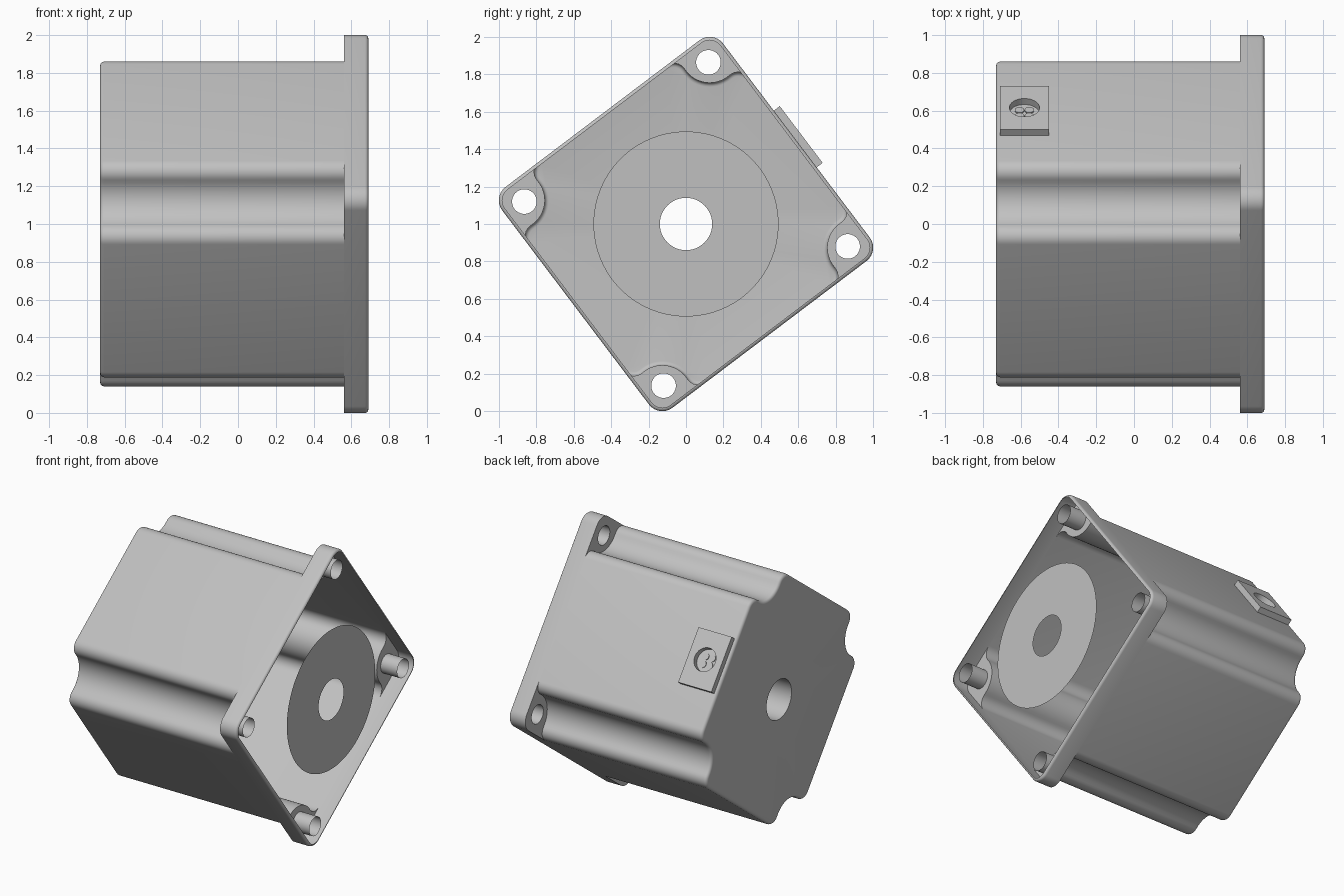
import bpy, bmesh, math
from mathutils import Vector

cube = bpy.data.objects.get("Cube")
if cube:
    bpy.data.objects.remove(cube)

TILT = math.radians(37.1)      # housing is rolled about its long axis
HALF = 0.74                    # half width of the square section
BACK, STEP, FRONT, BOSS = -0.73, 0.56, 0.69, 0.73


def material(name, rgb):
    mat = bpy.data.materials.new(name)
    mat.use_nodes = True
    mat.diffuse_color = (*rgb, 1)
    mat.node_tree.nodes["Principled BSDF"].inputs["Base Color"].default_value = (*rgb, 1)
    return mat


GREY = material("housing_grey", (0.53, 0.53, 0.53))


def place(u, v, x):
    """Section coordinates (u, v) at length x to model space."""
    c, s = math.cos(TILT), math.sin(TILT)
    return Vector((x, u * c - v * s, 1 + u * s + v * c))


def arc(cu, cv, r, a0, a1, n):
    angles = [a0 + (a1 - a0) * i / n for i in range(n + 1)]
    return [(cu + r * math.cos(a), cv + r * math.sin(a)) for a in angles]


def circle(cu, cv, r, n=32):
    return arc(cu, cv, r, 0, math.tau, n)[:-1]


def four_fold(corner):
    """Repeat a corner outline at all four corners."""
    loop = []
    for k in range(4):
        c, s = round(math.cos(k * math.pi / 2)), round(math.sin(k * math.pi / 2))
        loop += [(u * c - v * s, u * s + v * c) for u, v in corner]
    return loop


# Body corner: rounded shoulder, hollow groove, rounded shoulder
SHOULDER, GROOVE, GC = 0.07, 0.16, 0.653
SH_U = HALF - SHOULDER
SH_V = GC - math.sqrt((SHOULDER + GROOVE) ** 2 - (SH_U - GC) ** 2)


def body_corner(inset=0.0):
    r = SHOULDER - inset
    a = math.atan2(GC - SH_V, GC - SH_U)
    b = math.atan2(SH_U - GC, SH_V - GC)
    first = arc(SH_U, SH_V, r, 0, a, 8)
    hollow = arc(GC, GC, GROOVE + inset, a - math.pi, -math.pi / 2 - (a - math.pi) - math.pi, 14)
    last = [(v, u) for u, v in reversed(first)]
    return first + hollow[1:-1] + last


def flange_corner(inset=0.0):
    return arc(0.65, 0.65, HALF - 0.65 - inset, 0, math.pi / 2, 10)


def ring(bm, pts, x):
    return [bm.verts.new(place(u, v, x)) for u, v in pts]


def skin(bm, rings):
    for a, b in zip(rings, rings[1:]):
        for i in range(len(a)):
            j = (i + 1) % len(a)
            bm.faces.new((a[i], a[j], b[j], b[i]))


def sheet(bm, *loops):
    """Flat face bounded by an outline and any holes."""
    edges = []
    for lp in loops:
        for i in range(len(lp)):
            pair = (lp[i - 1], lp[i])
            edges.append(bm.edges.get(pair) or bm.edges.new(pair))
    bmesh.ops.triangle_fill(bm, edges=edges, use_beauty=True)


def finish(bm, name):
    bmesh.ops.recalc_face_normals(bm, faces=bm.faces)
    mesh = bpy.data.meshes.new(name)
    bm.to_mesh(mesh)
    bm.free()
    mesh.materials.append(GREY)
    mesh.shade_smooth()
    mesh.set_sharp_from_angle(angle=math.radians(30))
    obj = bpy.data.objects.new(name, mesh)
    bpy.context.collection.objects.link(obj)
    return obj


def fillet(corner, x_end, r, direction):
    """Sections that round an end over: (outline, x) pairs."""
    steps = [i * math.pi / 8 for i in range(5)]
    return [(four_fold(corner(r * (1 - math.cos(a)))),
             x_end - direction * r * (1 - math.sin(a))) for a in steps]


# Hollow body with grooved corners, rounded rear edge and a rear bore
bm = bmesh.new()
rings = [ring(bm, four_fold(body_corner()), STEP)]
rings += [ring(bm, p, x) for p, x in fillet(body_corner, BACK, 0.022, -1)]
skin(bm, rings)
bore = [ring(bm, circle(0, 0, 0.14, 48), x) for x in (BACK, BACK + 0.3)]
skin(bm, bore)
sheet(bm, rings[-1], bore[0])
finish(bm, "motor_body")

# Open flange wall with a rounded front edge
bm = bmesh.new()
rings = [ring(bm, four_fold(flange_corner()), STEP)]
rings += [ring(bm, p, x) for p, x in fillet(flange_corner, FRONT, 0.018, 1)]
skin(bm, rings)
finish(bm, "flange_wall")

# Mounting ears behind the flange, each with a screw tube
for k, label in enumerate(("top", "front", "bottom", "rear")):
    bm = bmesh.new()
    n = len(body_corner())
    m = len(flange_corner())
    groove = four_fold(body_corner())[k * n:(k + 1) * n]
    outer = four_fold(flange_corner())[k * m:(k + 1) * m]
    hole = four_fold([(0.617, 0.617)])[k]
    tube = [ring(bm, circle(*hole, 0.066), x) for x in (STEP, FRONT)]
    sheet(bm, ring(bm, groove + outer[::-1], STEP), tube[0])
    skin(bm, tube)
    finish(bm, label + "_mounting_ear")

# Thin pilot disc in front of the flange
bm = bmesh.new()
sheet(bm, ring(bm, circle(0, 0, 0.495, 72), BOSS), ring(bm, circle(0, 0, 0.14, 48), BOSS))
for f in bm.faces:
    f.normal_update()
disc = finish(bm, "pilot_disc")
if disc.data.polygons[0].normal.x < 0:
    disc.data.flip_normals()

# Cable outlet plate on the upper rear side
CX, CV, TOP = -0.58, 0.01, 0.78


def side_ring(bm, pts, u):
    return [bm.verts.new(place(u, CV + b, CX + a)) for a, b in pts]


bm = bmesh.new()
square = [(-0.13, -0.19), (0.13, -0.19), (0.13, 0.19), (-0.13, 0.19)]
walls = [side_ring(bm, square, u) for u in (HALF, TOP)]
hole = [side_ring(bm, circle(0, 0, 0.08), u) for u in (HALF, TOP)]
skin(bm, walls)
skin(bm, hole)
sheet(bm, walls[1], hole[1])
finish(bm, "cable_outlet")

# Four wire ends inside the outlet
bm = bmesh.new()
for a, b in four_fold([(0.026, 0.026)]):
    wire = [side_ring(bm, circle(a, b, 0.025, 20), u) for u in (HALF, HALF + 0.006)]
    skin(bm, wire)
    bm.faces.new(wire[1])
finish(bm, "wire_ends")
